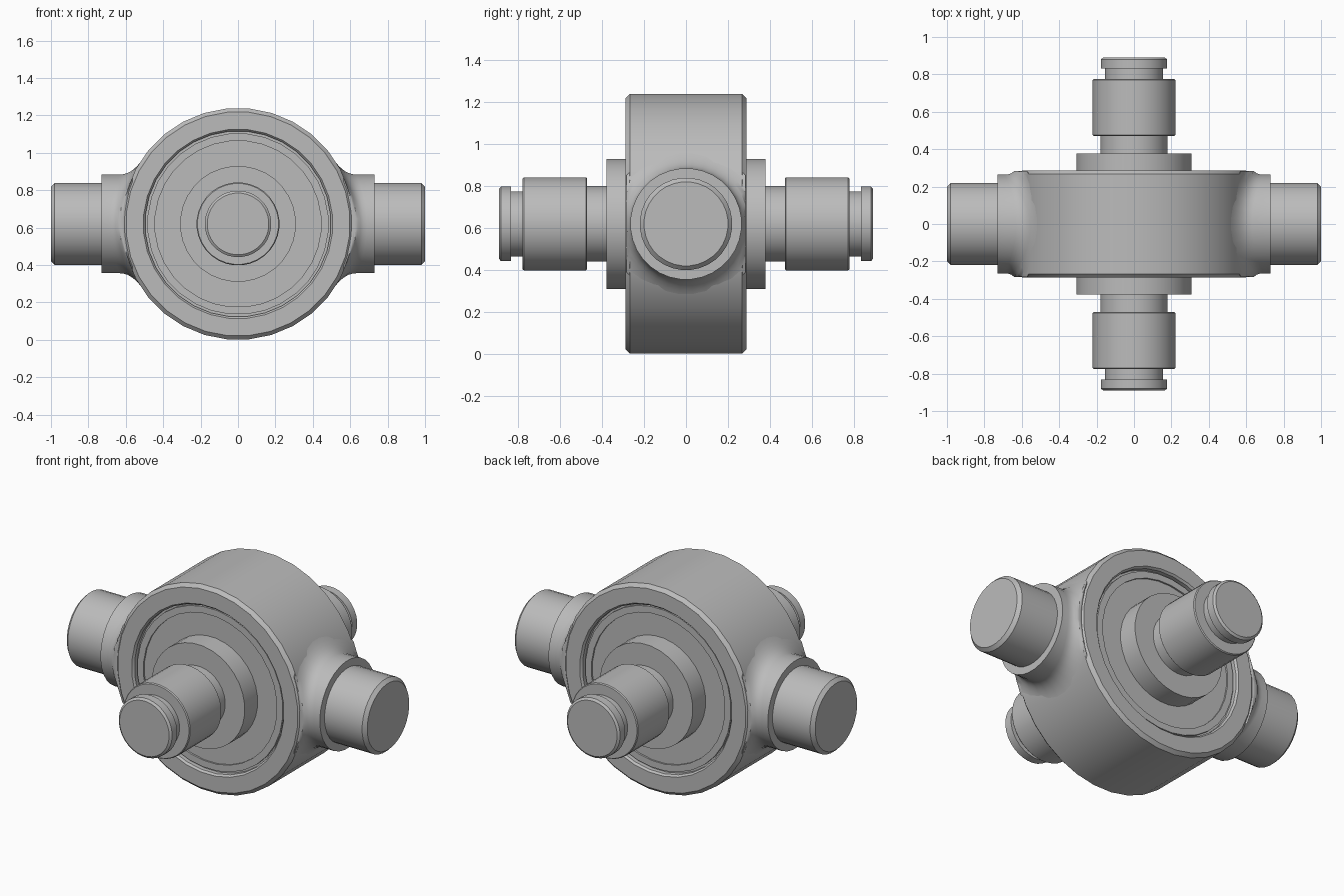
import bpy, bmesh
from math import sin, cos, pi, sqrt, radians
from mathutils import Matrix, Vector

if "Cube" in bpy.data.objects:
    bpy.data.objects.remove(bpy.data.objects["Cube"], do_unlink=True)

SEG = 32
CENTRE = Vector((0, 0, 0.62))
RING_R = 0.62
RING_Y = 0.287

steel = bpy.data.materials.new("grey steel")
steel.use_nodes = True
GREY = (0.5, 0.5, 0.5, 1)
steel.diffuse_color = GREY
steel.node_tree.nodes["Principled BSDF"].inputs["Base Color"].default_value = GREY


def finish(name, bm, turn):
    """Turn a bmesh into a smooth part with sharp creases, placed at the hub centre."""
    bmesh.ops.recalc_face_normals(bm, faces=bm.faces)
    bm.transform(Matrix.Translation(CENTRE) @ Matrix.Rotation(turn, 4, 'Z'))
    mesh = bpy.data.meshes.new(name)
    bm.to_mesh(mesh)
    bm.free()
    mesh.materials.append(steel)
    mesh.polygons.foreach_set("use_smooth", [True] * len(mesh.polygons))
    mesh.set_sharp_from_angle(angle=radians(32))
    obj = bpy.data.objects.new(name, mesh)
    bpy.context.collection.objects.link(obj)
    return obj


def skin(bm, rings):
    """Join successive vertex loops with quads and cap both ends."""
    loops = [[bm.verts.new(p) for p in ring] for ring in rings]
    for a, b in zip(loops, loops[1:]):
        for i in range(SEG):
            j = (i + 1) % SEG
            bm.faces.new((a[i], a[j], b[j], b[i]))
    bm.faces.new(loops[0])
    bm.faces.new(loops[-1])


ANGLES = [(i + 0.5) * 2 * pi / SEG for i in range(SEG)]


def turned(name, profile, turn):
    """Lathe a (distance, radius) profile about the x axis, then turn it about z."""
    bm = bmesh.new()
    skin(bm, [[(d, r * cos(a), r * sin(a)) for a in ANGLES] for d, r in profile])
    return finish(name, bm, turn)


def fillet_boss(name, turn):
    """Round boss whose root flares smoothly onto the curved ring wall."""
    r0, flare, rise, steps = 0.265, 0.1, 0.07, 7

    def wall(z):
        return sqrt(RING_R ** 2 - z ** 2)

    rings = [[(0.45, 0.2 * cos(a), 0.2 * sin(a)) for a in ANGLES]]
    for k in range(steps + 1):
        t = k / steps
        ring = []
        for a in ANGLES:
            foot = wall(r0 * sin(a))
            end = wall((r0 + flare) * sin(a)) - 0.004
            x = (1 - t) ** 2 * end + 2 * t * (1 - t) * foot + t * t * (foot + rise)
            r = r0 + flare * (1 - t) ** 2
            y = max(-RING_Y + 0.004, min(RING_Y - 0.004, r * cos(a)))
            ring.append((x, y, r * sin(a)))
        rings.append(ring)
    rings.append([(0.73, r0 * cos(a), r0 * sin(a)) for a in ANGLES])
    bm = bmesh.new()
    skin(bm, rings)
    return finish(name, bm, turn)


# Central ring: chamfered rim and a stepped recess on each face
half = [(0.255, 0.445), (0.265, 0.445), (0.265, 0.485), (0.25, 0.485),
        (0.25, 0.497), (0.275, 0.497), (RING_Y, 0.507),
        (RING_Y, RING_R - 0.02), (RING_Y - 0.02, RING_R)]
turned("central_ring", [(-d, r) for d, r in half] + half[::-1], pi / 2)

# Stepped shaft with flange, collar, clip groove and end button
shaft = [(0.2, 0.31), (0.378, 0.31), (0.378, 0.18), (0.47, 0.18),
         (0.47, 0.217), (0.475, 0.222), (0.77, 0.222), (0.776, 0.217),
         (0.776, 0.155), (0.832, 0.155), (0.832, 0.178), (0.88, 0.178),
         (0.89, 0.165)]
turned("front_shaft", shaft, -pi / 2)
turned("back_shaft", shaft, pi / 2)

# Side trunnions with flared bosses
pin = [(0.6, 0.22), (0.98, 0.22), (1.0, 0.2)]
for side, turn in (("left", 0), ("right", pi)):
    turned(side + "_trunnion", pin, turn)
    fillet_boss(side + "_boss", turn)
